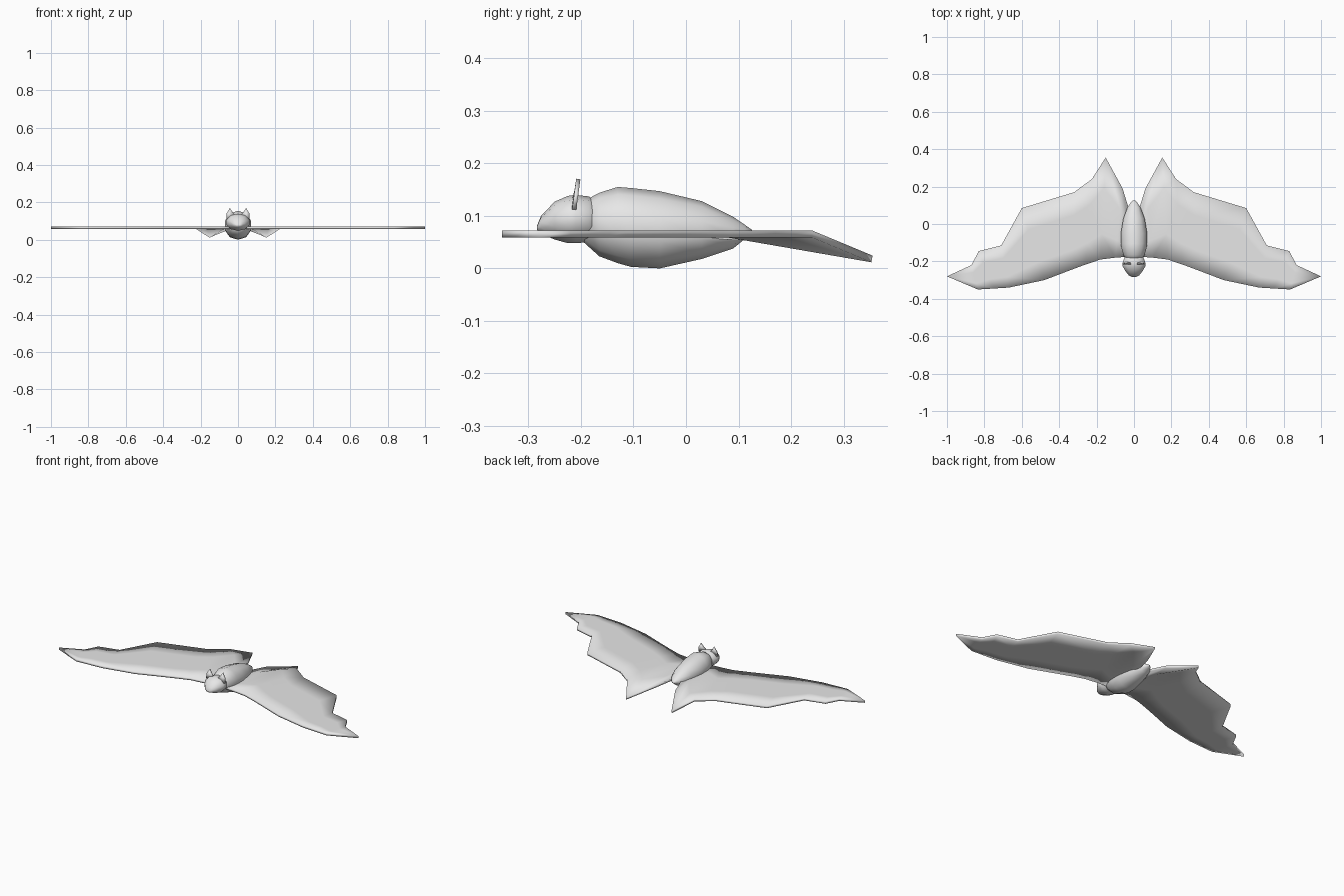
import bpy, bmesh, math
from mathutils import Vector

if "Cube" in bpy.data.objects:
    bpy.data.objects.remove(bpy.data.objects["Cube"])

grey = bpy.data.materials.new("light_grey")
grey.diffuse_color = (0.8, 0.8, 0.8, 1)
grey.use_nodes = True
grey.node_tree.nodes["Principled BSDF"].inputs["Base Color"].default_value = grey.diffuse_color


def make_object(name, bm, mirror=False, thickness=0):
    bmesh.ops.recalc_face_normals(bm, faces=bm.faces)
    for f in bm.faces:
        f.smooth = True
    mesh = bpy.data.meshes.new(name)
    bm.to_mesh(mesh)
    bm.free()
    mesh.materials.append(grey)
    ob = bpy.data.objects.new(name, mesh)
    bpy.context.collection.objects.link(ob)
    if thickness:
        mod = ob.modifiers.new("Thickness", 'SOLIDIFY')
        mod.thickness = thickness
        mod.offset = 0
    if mirror:
        ob.modifiers.new("Mirror", 'MIRROR')
    return ob


def loft(name, stations, sides=10):
    """Stations along y: (y, bottom z, top z, half width)."""
    bm = bmesh.new()
    rings = []
    for y, lo, hi, w in stations:
        mid, h = (lo + hi) / 2, (hi - lo) / 2
        rings.append([bm.verts.new((w * math.sin(a), y, mid + h * math.cos(a)))
                      for a in (2 * math.pi * i / sides for i in range(sides))])
    for a, b in zip(rings, rings[1:]):
        for i in range(sides):
            j = (i + 1) % sides
            bm.faces.new((a[i], a[j], b[j], b[i]))
    bm.faces.new(rings[0])
    bm.faces.new(rings[-1])
    return make_object(name, bm)


# Plump tapering body
loft("body", [
    (-0.195, 0.050, 0.128, 0.042), (-0.165, 0.023, 0.144, 0.060),
    (-0.130, 0.010, 0.155, 0.070), (-0.105, 0.003, 0.153, 0.074),
    (-0.050, 0.000, 0.147, 0.074), (0.030, 0.018, 0.128, 0.060),
    (0.090, 0.038, 0.098, 0.036), (0.112, 0.056, 0.083, 0.020),
    (0.126, 0.066, 0.073, 0.006)])

# Head with a short blunt snout
loft("head", [
    (-0.284, 0.074, 0.080, 0.010), (-0.276, 0.066, 0.100, 0.028),
    (-0.250, 0.055, 0.127, 0.050), (-0.225, 0.048, 0.138, 0.064),
    (-0.210, 0.048, 0.140, 0.065), (-0.185, 0.050, 0.137, 0.056),
    (-0.165, 0.055, 0.125, 0.040)])

# Thin pointed ears leaning back
bm = bmesh.new()
bm.faces.new([bm.verts.new(p) for p in (
    (0.012, -0.213, 0.130), (0.062, -0.213, 0.112), (0.061, -0.209, 0.140),
    (0.043, -0.205, 0.170), (0.031, -0.208, 0.150))])
make_object("ears", bm, mirror=True, thickness=0.008)

# Wings: (leading x, y), (trailing x, y, z) from root to tip
Z = 0.0655
ribs = [
    ((0.03, -0.175), (0.03, 0.09, Z)), ((0.10, -0.18), (0.062, 0.19, 0.055)),
    ((0.18, -0.19), (0.152, 0.354, 0.018)), ((0.26, -0.217), (0.225, 0.24, Z)),
    ((0.33, -0.243), (0.32, 0.17, Z)), ((0.48, -0.30), (0.60, 0.085, Z)),
    ((0.67, -0.34), (0.71, -0.115), ), ((0.75, -0.345), (0.83, -0.145)),
    ((0.835, -0.35), (0.87, -0.22))]
bm = bmesh.new()
rows = []
for lead, trail in ribs:
    a = Vector((*lead, Z))
    b = Vector(trail) if len(trail) == 3 else Vector((*trail, Z))
    row = [bm.verts.new(a)]
    for t in (0.25, 0.7):
        p = a.lerp(b, t)
        p.z = Z
        row.append(bm.verts.new(p))
    row.append(bm.verts.new(b))
    rows.append(row)
for r, s in zip(rows, rows[1:]):
    for k in range(3):
        bm.faces.new((r[k], s[k], s[k + 1], r[k + 1]))
tip = bm.verts.new((1.0, -0.28, Z))
for k in range(3):
    bm.faces.new((rows[-1][k], tip, rows[-1][k + 1]))
make_object("wings", bm, mirror=True, thickness=0.013)
